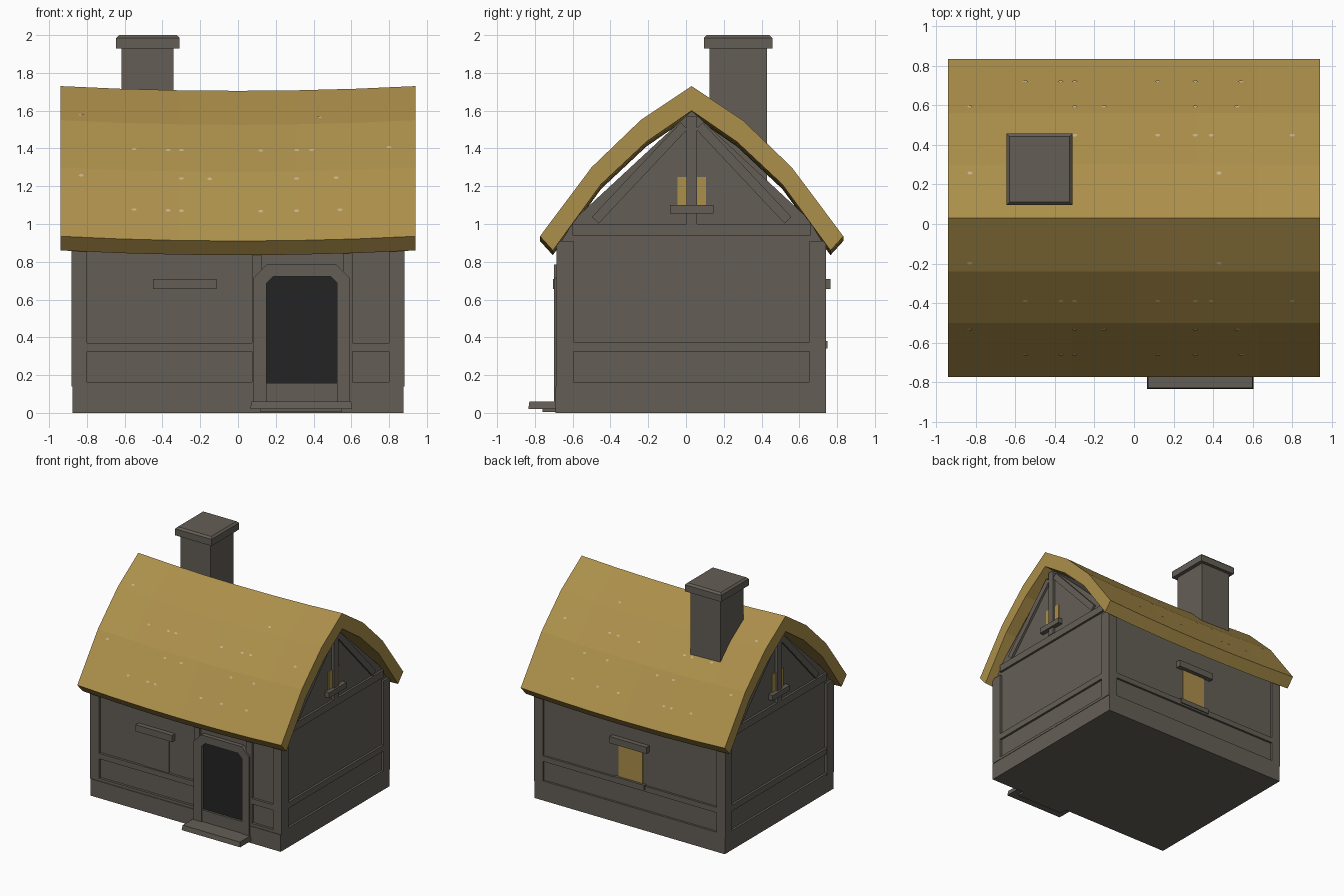
import bpy, bmesh, math
from mathutils import Vector

if "Cube" in bpy.data.objects:
    bpy.data.objects.remove(bpy.data.objects["Cube"])


def material(name, rgb):
    m = bpy.data.materials.new(name)
    m.use_nodes = True
    m.diffuse_color = (*rgb, 1)
    bsdf = m.node_tree.nodes["Principled BSDF"]
    bsdf.inputs["Base Color"].default_value = (*rgb, 1)
    bsdf.inputs["Roughness"].default_value = 0.9
    return m


STONE = material("weathered grey", (0.127, 0.114, 0.093))
STRAW = material("golden straw", (0.413, 0.275, 0.069))
DARK = material("dark doorway", (0.017, 0.017, 0.017))
PALE = material("pale straw", (0.55, 0.45, 0.25))


def finish(name, bm, mat):
    bmesh.ops.recalc_face_normals(bm, faces=bm.faces)
    mesh = bpy.data.meshes.new(name)
    bm.to_mesh(mesh)
    bm.free()
    mesh.materials.append(mat)
    ob = bpy.data.objects.new(name, mesh)
    bpy.context.collection.objects.link(ob)
    return ob


def box(name, x, y, z, mat=STONE, taper=0):
    """Box from (low, high) pairs; taper pulls in the top edge."""
    bm = bmesh.new()
    bmesh.ops.create_cube(bm, size=1)
    for v in bm.verts:
        pull = -taper if v.co.z > 0 else 0
        v.co = [(a + b) / 2 + c * (b - a + 2 * p) for (a, b), c, p in
                zip((x, y, z), v.co, (pull, pull, 0))]
    return finish(name, bm, mat)


def prism(name, points, axis, low, high, mat=STONE):
    """Extrude a flat outline along x or y."""
    bm = bmesh.new()
    place = (lambda a, b: (low, a, b)) if axis == "x" else (lambda a, b: (a, low, b))
    face = bm.faces.new([bm.verts.new(place(a, b)) for a, b in points])
    new = bmesh.ops.extrude_face_region(bm, geom=[face])["geom"]
    shift = Vector((high - low, 0, 0)) if axis == "x" else Vector((0, high - low, 0))
    bmesh.ops.translate(bm, vec=shift, verts=[g for g in new if isinstance(g, bmesh.types.BMVert)])
    return finish(name, bm, mat)


MID = 0.03  # ridge line in y
FRONT, BACK = -0.665, 0.725

# Walls with gables, and plinth
half = (BACK - FRONT) / 2
prism("walls", [(FRONT, 0.1), (FRONT, 0.9), (FRONT + 0.08, 1.03), (MID, 1.6),
                (BACK - 0.08, 1.03), (BACK, 0.9), (BACK, 0.1)], "x", -0.862, 0.862)
box("plinth", (-0.877, 0.877), (-0.69, 0.742), (0, 0.14))

# Corner posts
for sx, side in ((-1, "right"), (1, "left")):
    xs = sorted((sx * 0.80, sx * 0.882))
    box(f"front_{side}_post", xs, (-0.685, -0.595), (0.14, 0.91))
    box(f"back_{side}_post", xs, (0.655, 0.742), (0.14, 0.91))

# Front and back rails
for z, label in (((0.14, 0.163), "sill"), ((0.325, 0.37), "middle")):
    box(f"front_{label}_rail_long", (-0.8, 0.08), (-0.685, -0.65), z)
    box(f"front_{label}_rail_short", (0.6, 0.8), (-0.685, -0.65), z)
    box(f"back_{label}_rail", (-0.8, 0.8), (0.7, 0.742), z)

# Timber framing of each gable end
for s, side in ((-1, "right"), (1, "left")):
    inner, outer = s * 0.85, s * 0.88
    depth = sorted((inner, outer))
    for z, label in (((0.14, 0.163), "sill"), ((0.325, 0.375), "middle"), ((0.94, 1.0), "top")):
        box(f"{side}_{label}_rail", depth, (-0.6, 0.66), z)
    box(f"{side}_king_post", sorted((inner, s * 0.885)), (MID - 0.028, MID + 0.028), (1.0, 1.57))
    for d in (-1, 1):
        low, high = Vector((MID + d * 0.51, 1.02)), Vector((MID + d * 0.04, 1.52))
        n = (high - low).orthogonal().normalized() * 0.025
        prism(f"{side}_brace", [low - n, low + n, high + n, high - n], "x", inner, outer)
    box(f"{side}_gable_pane", sorted((s * 0.86, s * 0.868)), (MID - 0.075, MID + 0.075),
        (1.09, 1.25), STRAW)
    box(f"{side}_gable_sill", sorted((inner, s * 0.9)), (MID - 0.115, MID + 0.115), (1.055, 1.1))

# Windows
box("front_shutter", (-0.4, -0.165), (-0.672, -0.66), (0.37, 0.66))
box("front_lintel", (-0.45, -0.115), (-0.705, -0.65), (0.655, 0.71))
box("back_pane", (-0.11, 0.11), (0.72, 0.731), (0.37, 0.66), STRAW)
box("back_lintel", (-0.17, 0.17), (0.7, 0.765), (0.655, 0.71))
box("back_window_sill", (-0.14, 0.14), (0.7, 0.75), (0.34, 0.38))

# Doorway: side posts, chamfered frame, dark opening, threshold and step
for x in ((0.075, 0.125), (0.555, 0.607)):
    box("door_side_post", x, (-0.685, -0.65), (0.14, 0.92))


def door_outline(x0, x1, top, cut):
    return [(x0, 0.05), (x0, top - cut), (x0 + cut, top),
            (x1 - cut, top), (x1, top - cut), (x1, 0.05)]


outer_arch = door_outline(0.082, 0.592, 0.785, 0.07)
inner_arch = door_outline(0.152, 0.525, 0.722, 0.035)
prism("door_frame", outer_arch + inner_arch[::-1], "y", -0.7, -0.65)
prism("door_opening", inner_arch, "y", -0.674, -0.66, DARK)
box("door_threshold", (0.152, 0.525), (-0.692, -0.65), (0.05, 0.158))
box("door_step", (0.065, 0.605), (-0.835, -0.66), (0.02, 0.06), taper=0.006)
box("step_support", (0.12, 0.55), (-0.76, -0.66), (0.005, 0.03))

# Thatched roof: arched section with a sagging ridge
OUTER = [(0.803, 0.935), (0.53, 1.3), (0.27, 1.55), (0, 1.73)]
INNER = [(0.735, 0.86), (0.48, 1.21), (0.24, 1.435), (0, 1.6)]


def arch(points):
    return [(MID - d, z) for d, z in points] + [(MID + d, z) for d, z in points[-2::-1]]


def sag(x):
    return -0.025 * (1 - (x / 0.94) ** 2)


bm = bmesh.new()
section = arch(OUTER) + arch(INNER)[::-1]
rings = []
for i in range(7):
    x = -0.94 + 1.88 * i / 6
    rings.append([bm.verts.new((x, y, z + sag(x))) for y, z in section])
count = len(section)
for a, b in zip(rings, rings[1:]):
    for i in range(count):
        j = (i + 1) % count
        bm.faces.new((a[i], a[j], b[j], b[i]))
for ring in (rings[0], rings[-1]):
    for i in range(count // 2 - 1):
        bm.faces.new((ring[i], ring[i + 1], ring[count - 2 - i], ring[count - 1 - i]))
finish("thatched_roof", bm, STRAW)

# Small pale worn patches lying on the thatch
ROWS = {1.58: (-0.83, 0.43), 1.41: (-0.55, -0.37, -0.3, 0.12, 0.31, 0.39, 0.8),
        1.26: (-0.83, -0.3, -0.15, 0.31, 0.52), 1.09: (-0.55, -0.37, -0.3, 0.12, 0.31, 0.54)}
bm = bmesh.new()
for height, places in ROWS.items():
    for (d0, z0), (d1, z1) in zip(OUTER, OUTER[1:]):
        if z0 <= height < z1:
            for s in (-1, 1):
                up = Vector((0, s * (d1 - d0), z1 - z0)).normalized()
                out = Vector((0, s * (z1 - z0), d0 - d1)).normalized()
                d = d0 + (d1 - d0) * (height - z0) / (z1 - z0)
                for x in places:
                    c = Vector((x, MID + s * d, height + sag(x))) + out * 0.005
                    bm.faces.new([bm.verts.new(c + Vector((0.014 * math.cos(t), 0, 0))
                                               + up * 0.009 * math.sin(t))
                                  for t in (k * math.tau / 6 for k in range(6))])
finish("worn_patches", bm, PALE)

# Chimney
box("chimney_stack", (-0.618, -0.342), (0.125, 0.43), (1.2, 1.94))
box("chimney_cap", (-0.645, -0.31), (0.095, 0.457), (1.93, 1.985))
box("chimney_cap_top", (-0.645, -0.31), (0.095, 0.457), (1.985, 2.0), taper=0.015)
